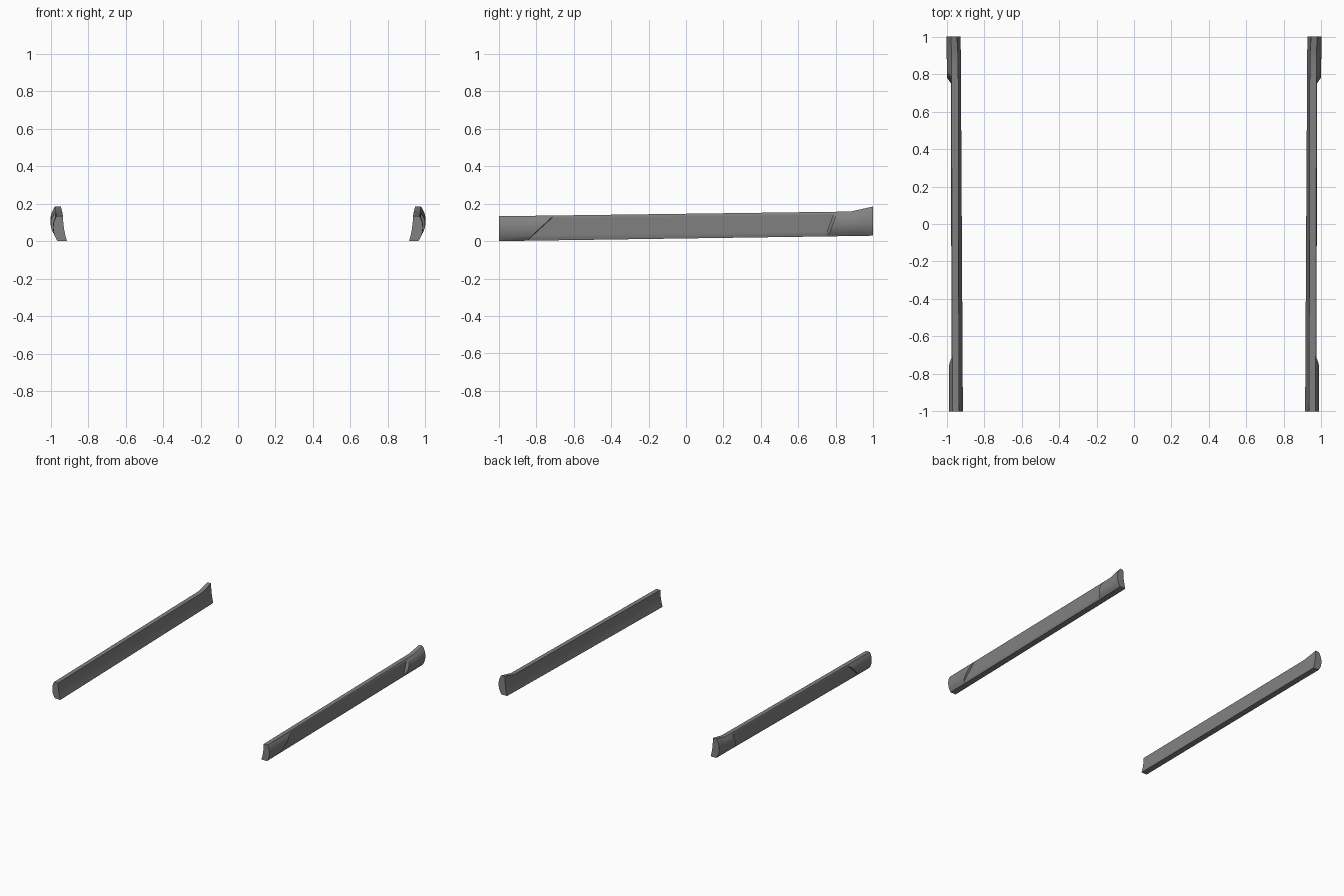
import bpy
import bmesh
import math

cube = bpy.data.objects.get("Cube")
if cube:
    bpy.data.objects.remove(cube, do_unlink=True)

grey = bpy.data.materials.new("mid_grey")
grey.use_nodes = True
colour = (0.22, 0.22, 0.22, 1)
grey.diffuse_color = colour
grey.node_tree.nodes["Principled BSDF"].inputs["Base Color"].default_value = colour

# Rail shape along its length:
# y, bottom z, top z, inner bottom x, inner top x, outer bottom x, outer top x
KEYS = [
    (-1.0, 0.0, 0.133, 0.913, 0.934, 0.963, 0.969),
    (0.88, 0.027, 0.158, 0.924, 0.938, 0.973, 0.974),
    (1.0, 0.029, 0.185, 0.925, 0.945, 0.975, 0.976),
]
HEIGHTS = [0, 0.1, 0.2, 0.3, 0.4, 0.5, 0.6, 0.7, 0.8, 0.87, 0.94, 1]

# Stations: y at mid height, slant of the outer face, full bulge or recess
STATIONS = [
    (-1.0, 0, True), (-0.78, 0.145, True), (-0.776, 0.145, False),
    (0, 0, False), (0.77, 0.05, False), (0.785, 0.05, True),
    (0.88, 0, True), (0.94, 0, True), (1.0, 0, True),
]


def lerp(a, b, t):
    return a + (b - a) * t


def shape_at(y):
    lo, hi = (KEYS[0], KEYS[1]) if y < KEYS[1][0] else (KEYS[1], KEYS[2])
    t = (y - lo[0]) / (hi[0] - lo[0])
    return [lerp(a, b, t) for a, b in zip(lo[1:], hi[1:])]


def section(y0, slant, full):
    points = []
    # Outer face, bulged at the ends and nearly flat in the recess
    for t in HEIGHTS:
        y = y0 + slant * (t - 0.5)
        zb, zt, _, _, xb, xt = shape_at(y)
        round_out = 1 - abs(2 * t - 1) ** 2.2
        if full:
            bulge = lerp(0.02, 0.026, (y + 1) / 2) * round_out
        else:
            bulge = 0.004 if 0 < t < 1 else 0
        points.append((lerp(xb, xt, t) + bulge, y, lerp(zb, zt, t)))
    # Inner face, slightly hollow above a flared foot
    zb, zt, xb, xt, _, _ = shape_at(y0)
    for t in (1, 0.75, 0.5, 0.25, 0):
        hollow = 0.005 * math.sin(math.pi * t)
        points.append((lerp(xb, xt, t) + hollow, y0, lerp(zb, zt, t)))
    return points


def build_rail(name, side):
    bm = bmesh.new()
    rings = [[bm.verts.new((side * x, y, z)) for x, y, z in section(*s)]
             for s in STATIONS]
    count = len(rings[0])
    for a, b in zip(rings, rings[1:]):
        for i in range(count):
            j = (i + 1) % count
            bm.faces.new((a[i], a[j], b[j], b[i]))
    bm.faces.new(rings[0])
    bm.faces.new(rings[-1])
    bmesh.ops.recalc_face_normals(bm, faces=bm.faces)
    mesh = bpy.data.meshes.new(name)
    bm.to_mesh(mesh)
    bm.free()
    mesh.materials.append(grey)
    rail = bpy.data.objects.new(name, mesh)
    bpy.context.collection.objects.link(rail)
    bpy.ops.object.select_all(action='DESELECT')
    rail.select_set(True)
    bpy.context.view_layer.objects.active = rail
    bpy.ops.object.shade_smooth_by_angle(angle=math.radians(30))


build_rail("left_side_skirt", 1)
build_rail("right_side_skirt", -1)
